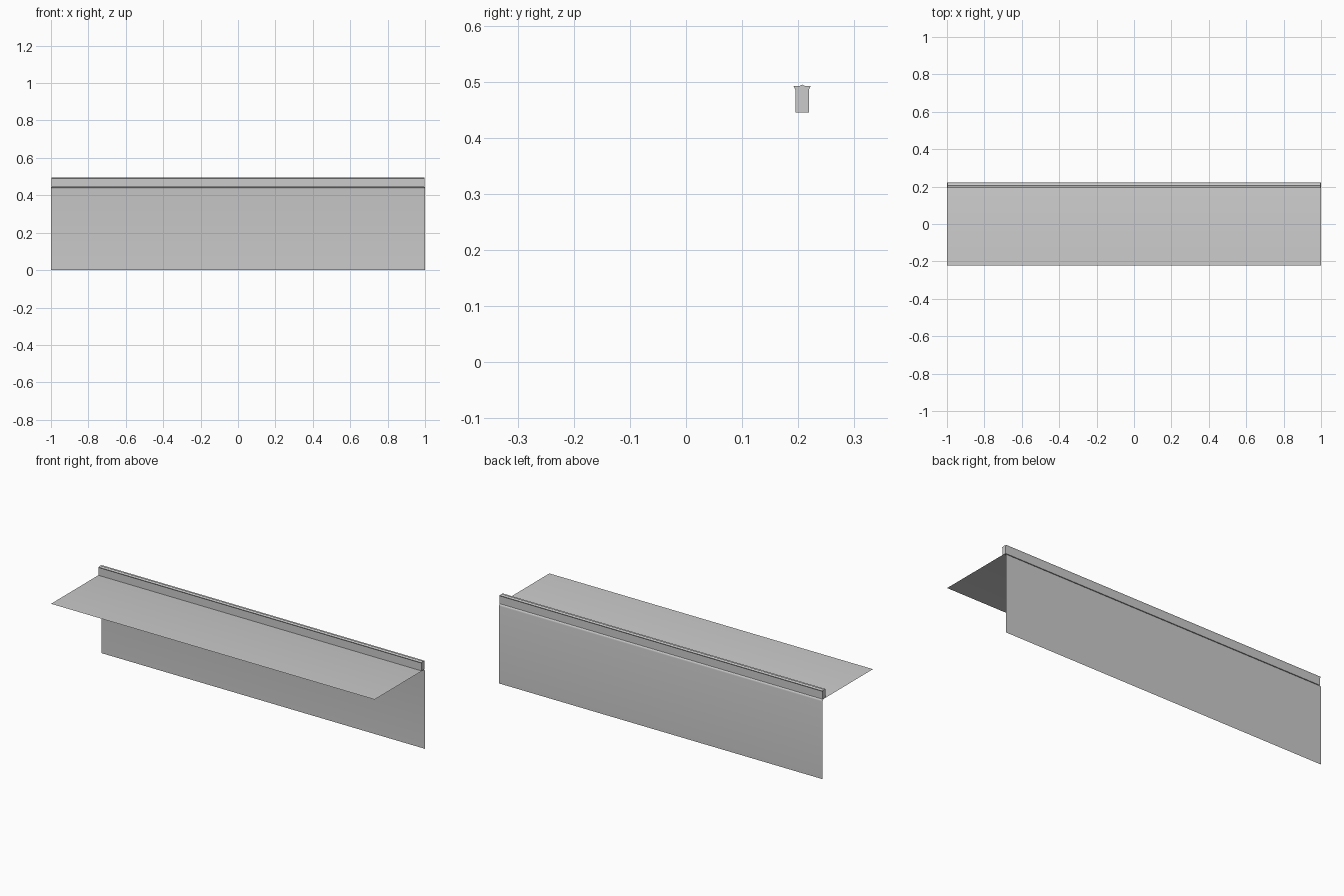
import bpy
import math

cube = bpy.data.objects.get("Cube")
if cube:
    bpy.data.objects.remove(cube, do_unlink=True)

grey = bpy.data.materials.new("light grey")
grey.use_nodes = True
colour = (0.6, 0.6, 0.6, 1)
grey.diffuse_color = colour
grey.node_tree.nodes["Principled BSDF"].inputs["Base Color"].default_value = colour


def extrude_profile(name, points, half_length, closed):
    """Sweep a (y, z) profile along x; closed profiles get end caps."""
    n = len(points)
    verts = [(x, y, z) for x in (-half_length, half_length) for y, z in points]
    faces = [(i, (i + 1) % n, n + (i + 1) % n, n + i)
             for i in range(n if closed else n - 1)]
    if closed:
        faces += [tuple(reversed(range(n))), tuple(range(n, 2 * n))]
    mesh = bpy.data.meshes.new(name)
    mesh.from_pydata(verts, [], faces)
    mesh.materials.append(grey)
    obj = bpy.data.objects.new(name, mesh)
    bpy.context.collection.objects.link(obj)
    return obj


# Thin sheet folded over a small rounded edge
EDGE, TOP, RADIUS, STEPS = 0.222, 0.445, 0.012, 5
bend = []
for i in range(STEPS + 1):
    a = math.pi / 2 * i / STEPS
    bend.append((EDGE - RADIUS + RADIUS * math.sin(a),
                 TOP - RADIUS + RADIUS * math.cos(a)))
sheet = extrude_profile("folded_sheet", [(-EDGE, TOP)] + bend + [(EDGE, 0)], 1, False)
for p in sheet.data.polygons:
    p.use_smooth = True

# Rail along the fold, with a slightly overhanging, peaked cap
MID = 0.207
right_half = [(0.012, TOP), (0.012, 0.486), (0.015, 0.492), (0.006, 0.492)]
profile = [(MID + y, z) for y, z in right_half] + [(MID, 0.495)]
profile += [(MID - y, z) for y, z in reversed(right_half)]
extrude_profile("top_rail", profile, 0.998, True)
